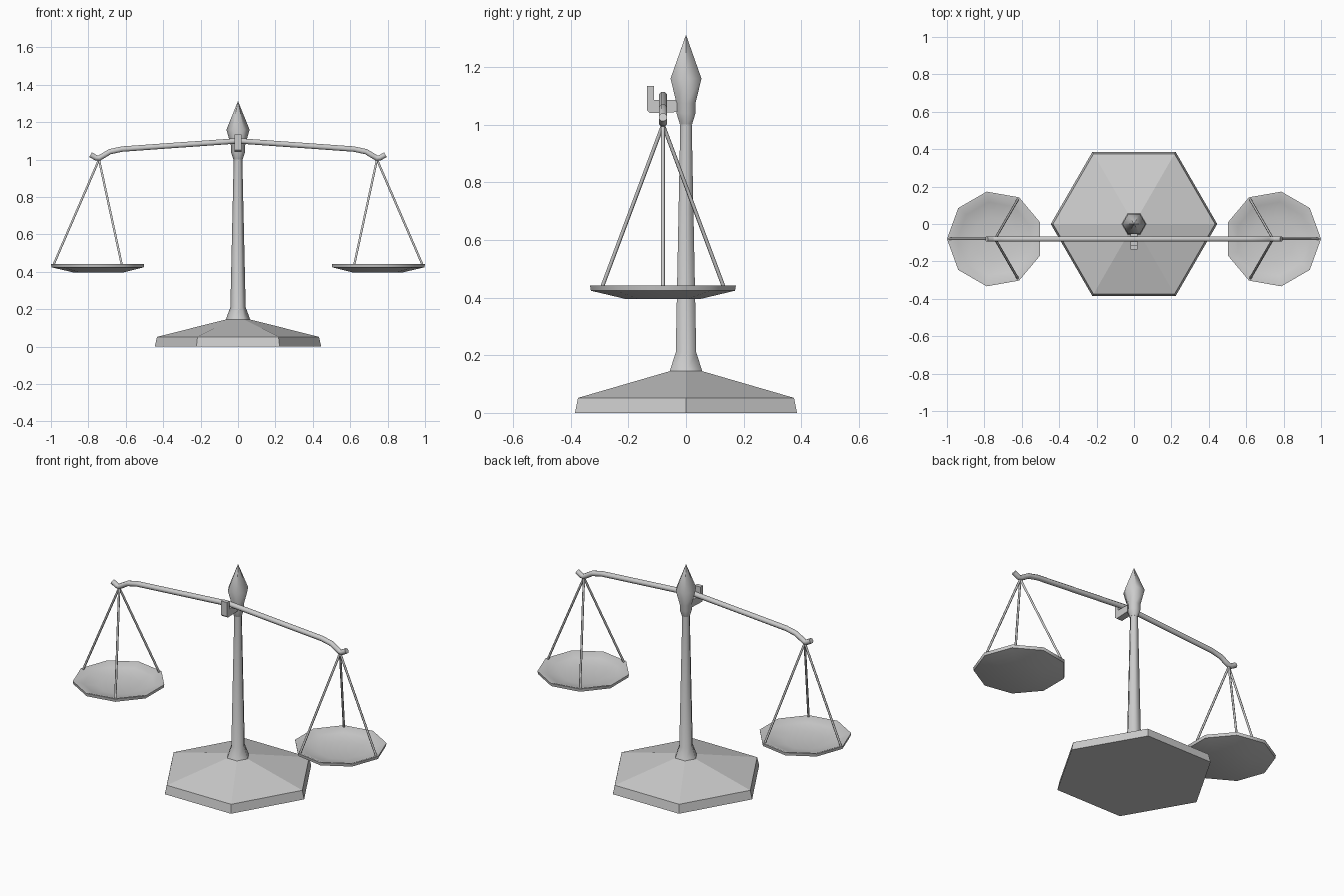
import bpy, bmesh
from math import sin, cos, pi, radians
from mathutils import Vector

if "Cube" in bpy.data.objects:
    bpy.data.objects.remove(bpy.data.objects["Cube"])

AX_Y = -0.08      # plane of the beam
PAN_X = 0.743     # hook / pan centre


def finish(bm, name, angle):
    bmesh.ops.recalc_face_normals(bm, faces=bm.faces)
    me = bpy.data.meshes.new(name)
    bm.to_mesh(me)
    bm.free()
    ob = bpy.data.objects.new(name, me)
    bpy.context.collection.objects.link(ob)
    bpy.ops.object.select_all(action='DESELECT')
    ob.select_set(True)
    bpy.context.view_layer.objects.active = ob
    if angle:
        bpy.ops.object.shade_smooth_by_angle(angle=radians(angle))
    return ob


def skin(bm, rings):
    """Join consecutive vertex rings and cap both ends."""
    for a, b in zip(rings, rings[1:]):
        n = len(a)
        for i in range(n):
            j = (i + 1) % n
            bm.faces.new((a[i], a[j], b[j], b[i]))
    bm.faces.new(rings[0][::-1])
    bm.faces.new(rings[-1])


def lathe(name, profile, sides, angle, centre=(0, 0), flip=1):
    bm = bmesh.new()
    rings = [[bm.verts.new((centre[0] + flip * r * cos(2 * pi * i / sides),
                            centre[1] + r * sin(2 * pi * i / sides), z))
              for i in range(sides)] for r, z in profile]
    skin(bm, rings)
    return finish(bm, name, angle)


def tube(name, pts, radius, sides, angle):
    bm = bmesh.new()
    pts = [Vector(p) for p in pts]
    rings = []
    for k, p in enumerate(pts):
        t = (pts[min(k + 1, len(pts) - 1)] - pts[max(k - 1, 0)]).normalized()
        u = t.cross(Vector((0, 1, 0)))
        u.normalize()
        v = t.cross(u)
        rings.append([bm.verts.new(p + radius * (u * cos(a) + v * sin(a)))
                      for a in [2 * pi * (i + 0.5) / sides for i in range(sides)]])
    skin(bm, rings)
    return finish(bm, name, angle)


# Hexagonal base
lathe("base", [(0.445, 0), (0.433, 0.052), (0.06, 0.146)], 6, 10)

# Post and finial
lathe("post", [(0.066, 0.143), (0.041, 0.21), (0.023, 1.0), (0.023, 1.04)], 6, 65)
lathe("finial", [(0.024, 1.0), (0.038, 1.04), (0.038, 1.075),
                 (0.062, 1.16), (0.001, 1.31)], 6, 65)

# Hook bracket carrying the beam: side profile extruded across x
bm = bmesh.new()
prof = [(0.0, 1.045), (-0.125, 1.04), (-0.136, 1.05), (-0.136, 1.135),
        (-0.111, 1.135), (-0.111, 1.086), (0.0, 1.086)]
skin(bm, [[bm.verts.new((x, y, z)) for y, z in prof] for x in (-0.02, 0.02)])
finish(bm, "beam_bracket", 30)

# Beam with hooked ends
half = [(0.62, 1.056), (0.685, 1.042), (0.715, 1.024),
        (PAN_X, 1.007), (0.758, 1.009), (0.788, 1.026)]
path = [(-x, AX_Y, z) for x, z in half[::-1]] + [(0, AX_Y, 1.1)] + \
       [(x, AX_Y, z) for x, z in half]
tube("beam", path, 0.0155, 8, 50)

# Pans and their three hanging rods on each side
for side, s in (("left", -1), ("right", 1)):
    lathe(side + "_pan", [(0.13, 0.395), (0.254, 0.424), (0.257, 0.442),
                          (0.246, 0.442), (0.20, 0.424), (0.12, 0.408)],
          9, 45, (s * PAN_X, AX_Y), s)
    for i in range(3):
        a = 2 * pi * i / 3
        tube(f"{side}_rod_{i + 1}",
             [(s * PAN_X, AX_Y, 1.0),
              (s * (PAN_X + 0.244 * cos(a)), AX_Y + 0.244 * sin(a), 0.436)],
             0.0065, 6, 65)
